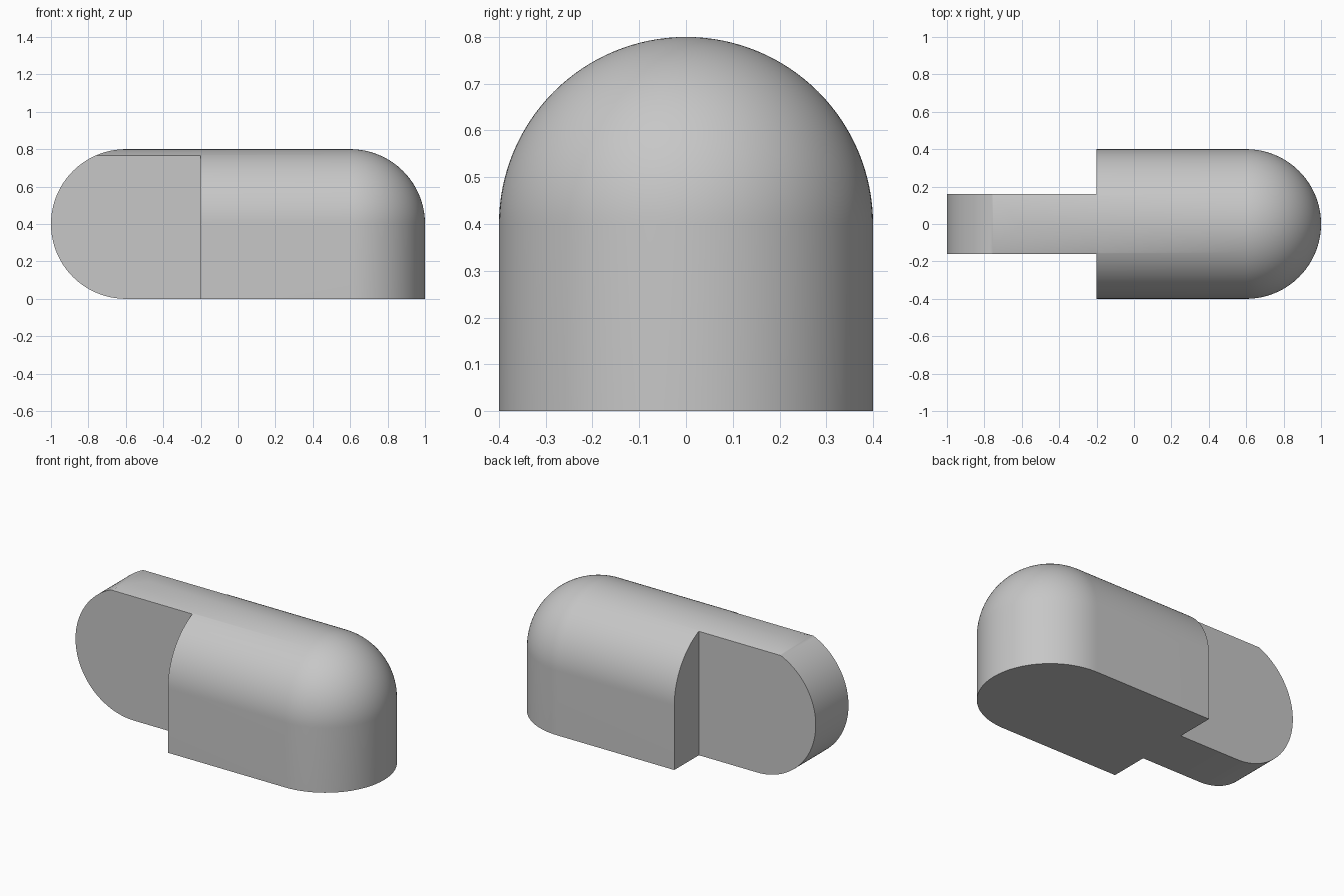
import bpy, bmesh
from math import sin, cos, pi, radians

cube = bpy.data.objects.get("Cube")
if cube:
    bpy.data.objects.remove(cube, do_unlink=True)

R = 0.4            # radius of every rounded shape
TONGUE = 0.16      # half thickness of the tongue
STEP = -0.2        # where the full-width body begins
N = 32             # segments per quarter turn

grey = bpy.data.materials.new("light grey")
grey.use_nodes = True
grey.diffuse_color = (0.57, 0.57, 0.57, 1)
grey.node_tree.nodes["Principled BSDF"].inputs["Base Color"].default_value = grey.diffuse_color


def finish(bm, name):
    bmesh.ops.remove_doubles(bm, verts=bm.verts, dist=1e-5)
    bmesh.ops.recalc_face_normals(bm, faces=bm.faces)
    mesh = bpy.data.meshes.new(name)
    bm.to_mesh(mesh)
    bm.free()
    mesh.materials.append(grey)
    obj = bpy.data.objects.new(name, mesh)
    bpy.context.collection.objects.link(obj)
    return obj


def column(bm, spine_x, turn):
    """Vertical wall curving over to the ridge, facing the given direction."""
    rings = [(R, 0)] + [(R * cos(a), R + R * sin(a))
                        for a in (i * pi / 2 / N for i in range(N + 1))]
    return [bm.verts.new((spine_x + r * cos(turn), r * sin(turn), z)) for r, z in rings]


def prism(name, profile, y0, y1):
    """Extrude an x-z profile along y."""
    bm = bmesh.new()
    face = bm.faces.new([bm.verts.new((x, y0, z)) for x, z in profile])
    out = bmesh.ops.extrude_face_region(bm, geom=[face])
    moved = [v for v in out["geom"] if isinstance(v, bmesh.types.BMVert)]
    bmesh.ops.translate(bm, verts=moved, vec=(0, y1 - y0, 0))
    return finish(bm, name)


# Arched body with a domed end
bm = bmesh.new()
turns = [-pi / 2 + i * pi / 2 / N for i in range(2 * N + 1)]
cols = [column(bm, -1, -pi / 2)] + [column(bm, 0.6, t) for t in turns] + [column(bm, -1, pi / 2)]
for a, b in zip(cols, cols[1:]):
    for i in range(N + 1):
        bm.faces.new((a[i], b[i], b[i + 1], a[i + 1]))
bm.faces.new([c[0] for c in cols])
bm.faces.new(cols[0] + cols[-1][-2::-1])
body = finish(bm, "arched_body")

# Cutters: a notch on each side of the tongue, and its round end
notch = [(-1.2, -0.1), (STEP, -0.1), (STEP, 1), (-1.2, 1)]
arc = [(-0.6 - R * sin(a), R - R * cos(a)) for a in (i * pi / 2 / N for i in range(2 * N + 1))]
round_end = [(-1.2, -0.1), (-0.6, -0.1)] + arc + [(-0.6, 1), (-1.2, 1)]
cutters = [prism("right_notch_cutter", notch, -0.6, -TONGUE),
           prism("left_notch_cutter", notch, TONGUE, 0.6),
           prism("round_end_cutter", round_end, -0.7, 0.7)]

bpy.ops.object.select_all(action='DESELECT')
bpy.context.view_layer.objects.active = body
body.select_set(True)
for cutter in cutters:
    mod = body.modifiers.new("cut", 'BOOLEAN')
    mod.operation = 'DIFFERENCE'
    mod.solver = 'EXACT'
    mod.object = cutter
    bpy.ops.object.modifier_apply(modifier=mod.name)
    bpy.data.objects.remove(cutter, do_unlink=True)

bpy.ops.object.shade_smooth_by_angle(angle=radians(30))
